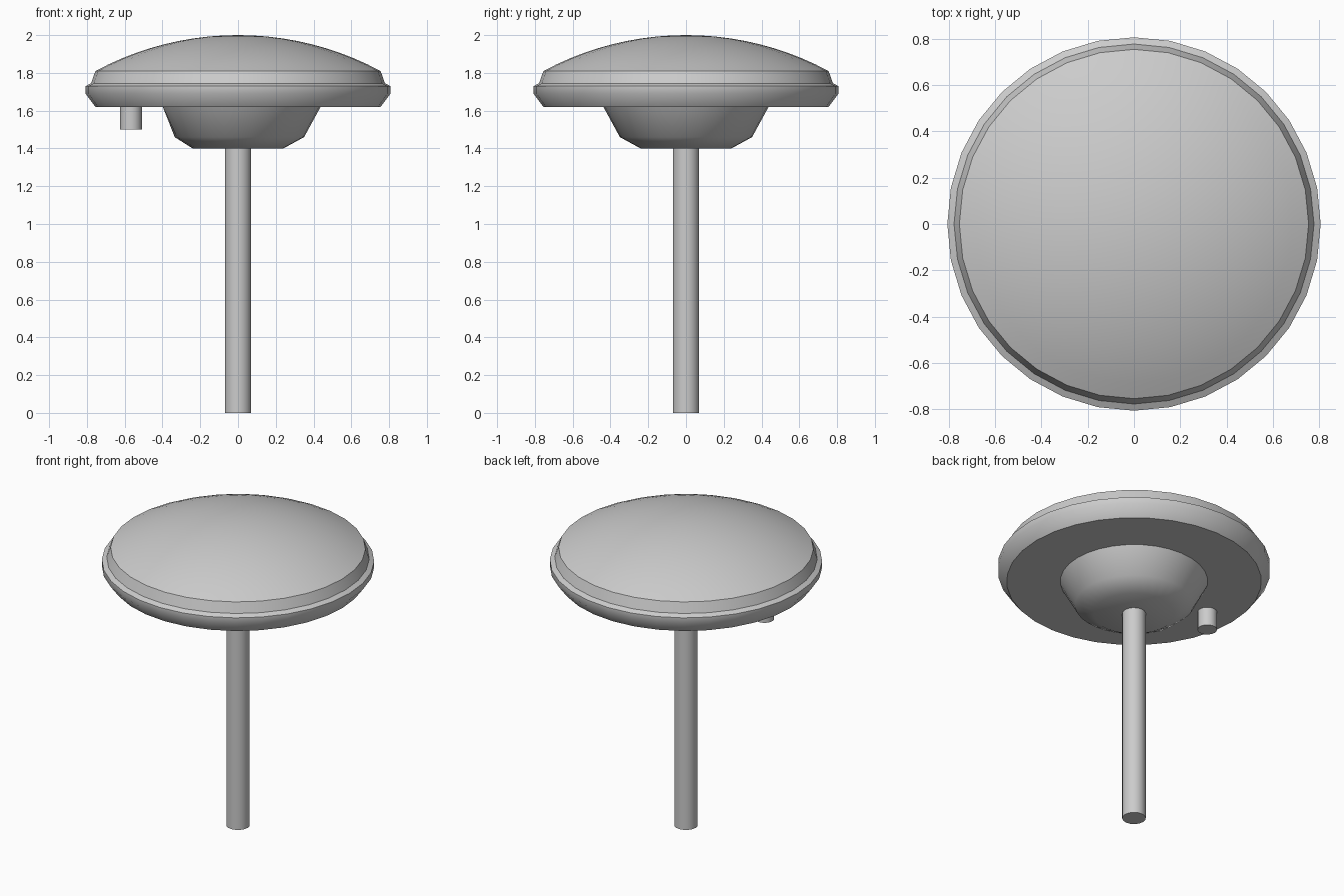
import bpy, bmesh, math

cube = bpy.data.objects.get("Cube")
if cube:
    bpy.data.objects.remove(cube, do_unlink=True)

# Single material
grey = bpy.data.materials.new("plain_grey")
grey.use_nodes = True
colour = (0.6, 0.6, 0.6, 1)
grey.diffuse_color = colour
bsdf = next(n for n in grey.node_tree.nodes if n.type == 'BSDF_PRINCIPLED')
bsdf.inputs["Base Color"].default_value = colour


def lathe(name, profile, sides, centre=(0, 0)):
    """Closed solid turned from (radius, z) points listed top to bottom."""
    bm = bmesh.new()
    rings = []
    for r, z in profile:
        if r == 0:
            rings.append([bm.verts.new((0, 0, z))] * sides)
        else:
            rings.append([bm.verts.new((r * math.cos(math.tau * i / sides),
                                        r * math.sin(math.tau * i / sides), z))
                          for i in range(sides)])
    for upper, lower in zip(rings, rings[1:]):
        for i in range(sides):
            j = (i + 1) % sides
            corners = dict.fromkeys((upper[i], lower[i], lower[j], upper[j]))
            bm.faces.new(list(corners))
    for ring, (r, z) in zip((rings[0], rings[-1]), (profile[0], profile[-1])):
        if r > 0:
            bm.faces.new(ring)
    bmesh.ops.recalc_face_normals(bm, faces=bm.faces)
    mesh = bpy.data.meshes.new(name)
    bm.to_mesh(mesh)
    bm.free()
    mesh.materials.append(grey)
    obj = bpy.data.objects.new(name, mesh)
    obj.location = (*centre, 0)
    bpy.context.collection.objects.link(obj)
    return obj


def smooth(obj, degrees):
    bpy.ops.object.select_all(action='DESELECT')
    obj.select_set(True)
    bpy.context.view_layer.objects.active = obj
    bpy.ops.object.shade_smooth_by_angle(angle=math.radians(degrees))


# Domed cap with a bevelled rim; the dome is a shallow arc of a sphere
RIM, TOP, SHOULDER = 0.755, 2.0, 1.81
rise = TOP - SHOULDER
sphere = (RIM ** 2 + rise ** 2) / (2 * rise)
sweep = math.asin(RIM / sphere)
STEPS = 10
dome = [(0, TOP)]
for k in range(1, STEPS + 1):
    a = sweep * k / STEPS
    dome.append((sphere * math.sin(a), TOP - sphere * (1 - math.cos(a))))
rim = [(0.778, 1.745), (0.807, 1.73), (0.807, 1.69), (0.755, 1.62)]
smooth(lathe("cap", dome + rim, 32), 38)

# Tapered housing under the cap, slightly flattened beside the peg
housing = lathe("housing", [(0.44, 1.625), (0.35, 1.46), (0.24, 1.40)], 32)
for v in housing.data.vertices:
    limit = 0.40 if v.co.z > 1.6 else 0.335
    v.co.x = max(v.co.x, -limit)
smooth(housing, 38)

# Pole and small peg
smooth(lathe("pole", [(0.07, 1.41), (0.07, 0)], 16), 38)
smooth(lathe("peg", [(0.058, 1.63), (0.058, 1.50)], 16, (-0.567, 0)), 38)
